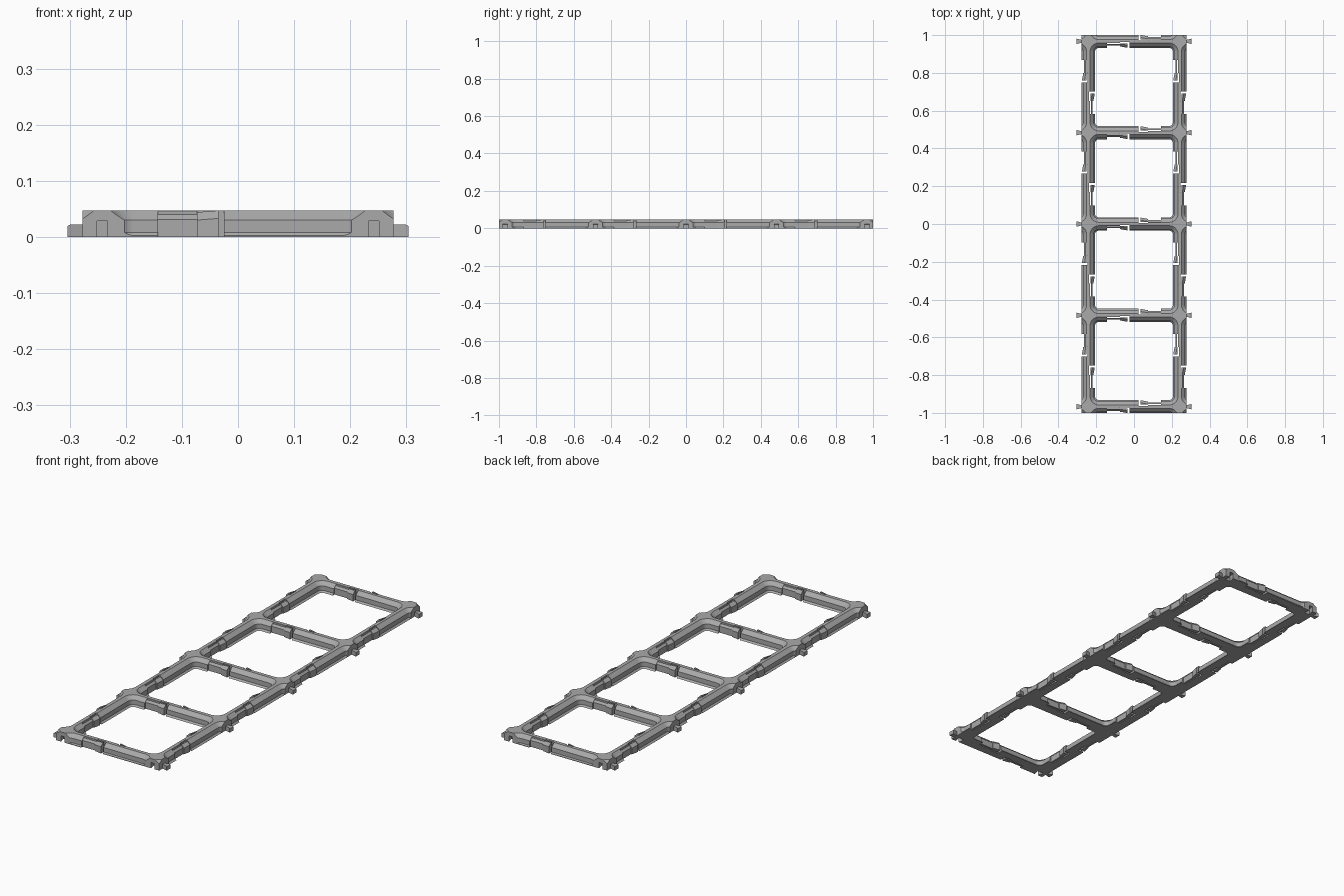
import bpy, bmesh, math
from mathutils import Matrix, Vector

if "Cube" in bpy.data.objects:
    bpy.data.objects.remove(bpy.data.objects["Cube"])

PITCH = 0.4835                 # cell size
HX, HY, TOP = 0.277, 1.0, 0.047
COL = PITCH / 2                # x of the long rails
NODES = [(i - 2) * PITCH for i in range(5)]

grey = bpy.data.materials.new("plastic_grey")
grey.use_nodes = True
grey.diffuse_color = (0.4, 0.4, 0.4, 1)
grey.node_tree.nodes["Principled BSDF"].inputs["Base Color"].default_value = (0.4, 0.4, 0.4, 1)


def loft(bm, rings, matrix=Matrix()):
    """Closed solid through rings of equal point count."""
    vs = [[bm.verts.new(matrix @ Vector(p)) for p in r] for r in rings]
    n = len(vs[0])
    for a, b in zip(vs, vs[1:]):
        for i in range(n):
            j = (i + 1) % n
            bm.faces.new((a[i], a[j], b[j], b[i]))
    bm.faces.new(vs[0][::-1])
    bm.faces.new(vs[-1])


def prism_z(bm, outline, z0, z1, matrix=Matrix()):
    loft(bm, [[(x, y, z) for x, y in outline] for z in (z0, z1)], matrix)


def prism_u(bm, section, u0, u1, matrix):
    loft(bm, [[(u, v, z) for v, z in section] for u in (u0, u1)], matrix)


def finish(bm, name):
    bmesh.ops.recalc_face_normals(bm, faces=bm.faces)
    mesh = bpy.data.meshes.new(name)
    bm.to_mesh(mesh)
    bm.free()
    mesh.materials.append(grey)
    obj = bpy.data.objects.new(name, mesh)
    bpy.context.collection.objects.link(obj)
    return obj


def rounded_square(half, radius, z, steps=8):
    ring = []
    for q in range(4):
        sx, sy = ((1, 1), (-1, 1), (-1, -1), (1, -1))[q]
        for k in range(steps + 1):
            a = math.pi / 2 * (q + k / steps)
            ring.append((sx * (half - radius) + radius * math.cos(a),
                         sy * (half - radius) + radius * math.sin(a), z))
    return ring


# Every rail carries two latches, related by a half turn
rails = [Matrix.Translation((0, y, 0)) for y in NODES]
rails += [Matrix.Translation((x, y + PITCH / 2, 0)) @ Matrix.Rotation(math.pi / 2, 4, 'Z')
          for x in (-COL, COL) for y in NODES[:-1]]
latch_places = [m @ Matrix.Rotation(t, 4, 'Z') for m in rails for t in (0, math.pi)]

# Frame blank
bm = bmesh.new()
prism_z(bm, [(-HX, -HY), (HX, -HY), (HX, HY), (-HX, HY)], 0, TOP)
frame = finish(bm, "frame")

# Stepped cell pockets, including the neighbouring cells around the outside
profile = [(-0.006, 0.041), (0.008, 0.028), (0.030, 0.028), (TOP, 0.009), (TOP + 0.004, 0.005)]
bm = bmesh.new()
for i in (-1, 0, 1):
    for j in range(-1, 5):
        place = Matrix.Translation((i * PITCH, (j - 1.5) * PITCH, 0))
        loft(bm, [rounded_square(COL - w, 0.055 - w, z) for z, w in profile], place)
pockets = finish(bm, "pocket_cutter")

# Latch recesses and dovetail sockets
bm = bmesh.new()
recess = [(0.025, 0.004), (0.073, 0.004), (0.073, 0.010), (0.143, 0.010),
          (0.143, 0.06), (0.025, 0.06)]
for m in latch_places:
    prism_z(bm, recess, -0.01, 0.06, m)
for s in (-1, 1):
    for x in (-COL, COL):
        socket = [(x - 0.009, s * 1.001), (x + 0.009, s * 1.001),
                  (x + 0.016, s * 0.97), (x - 0.016, s * 0.97)]
        prism_z(bm, socket, -0.01, 0.028)
recesses = finish(bm, "recess_cutter")

for cutter in (pockets, recesses):
    cutter.hide_render = True
    mod = frame.modifiers.new(cutter.name, 'BOOLEAN')
    mod.operation, mod.solver, mod.object = 'DIFFERENCE', 'EXACT', cutter

# Bake the cuts and drop the cutters
bpy.context.view_layer.update()
baked = bpy.data.meshes.new_from_object(frame.evaluated_get(bpy.context.evaluated_depsgraph_get()))
frame.modifiers.clear()
frame.data = baked
frame.data.name = "frame"
for cutter in (pockets, recesses):
    bpy.data.objects.remove(cutter)

# Spring latches: thin arm with a hooked head at the free end
bm = bmesh.new()
arm = [(0.013, 0), (0.022, 0), (0.022, 0.031), (0.013, 0.040)]
head = [(0.011, 0), (0.034, 0), (0.034, 0.033), (0.020, TOP), (0.011, TOP)]
slim = [(0.011, 0), (0.027, 0), (0.027, 0.030), (0.014, 0.044), (0.011, 0.044)]
for m in latch_places:
    prism_u(bm, arm, 0.070, 0.145, m)
    loft(bm, [[(0.035, v, z) for v, z in head], [(0.073, v, z) for v, z in slim]], m)
finish(bm, "spring_latches")

# Dovetail tabs along both long sides
bm = bmesh.new()
for s in (-1, 1):
    for y in NODES:
        rings = []
        for x, w, h in ((0.272, 0.006, 0.022), (0.299, 0.013, 0.022), (0.304, 0.014, 0.019)):
            rings.append([(s * x, y - w, 0), (s * x, y + w, 0),
                          (s * x, y + w, h), (s * x, y - w, h)])
        loft(bm, rings)
finish(bm, "dovetail_tabs")
